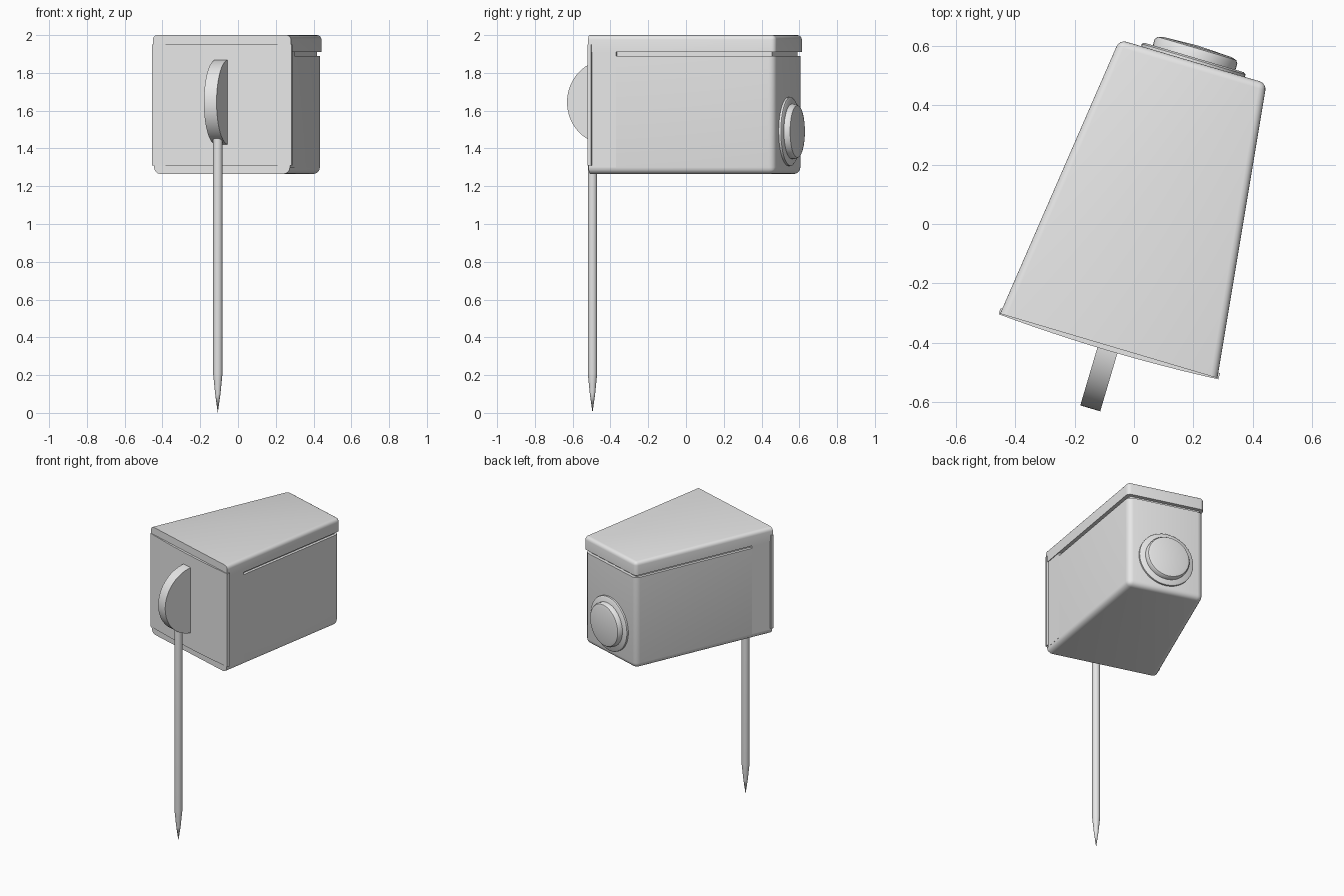
import bpy
import bmesh
from math import radians, pi, sin, cos
from mathutils import Matrix

if "Cube" in bpy.data.objects:
    bpy.data.objects.remove(bpy.data.objects["Cube"], do_unlink=True)

grey = bpy.data.materials.new("light grey")
grey.use_nodes = True
colour = (0.8, 0.8, 0.8, 1)
grey.diffuse_color = colour
grey.node_tree.nodes["Principled BSDF"].inputs["Base Color"].default_value = colour

MID = 0.035                               # centre line of the box
FRONT, BACK = -0.417, 0.58
TURN = Matrix.Rotation(radians(-16.5), 4, "Z")


def finish(name, bm, angle=40):
    """Turn the finished part to its heading and shade it."""
    bmesh.ops.recalc_face_normals(bm, faces=bm.faces)
    bm.transform(TURN)
    mesh = bpy.data.meshes.new(name)
    bm.to_mesh(mesh)
    bm.free()
    obj = bpy.data.objects.new(name, mesh)
    bpy.context.collection.objects.link(obj)
    mesh.materials.append(grey)
    bpy.ops.object.select_all(action="DESELECT")
    obj.select_set(True)
    bpy.context.view_layer.objects.active = obj
    bpy.ops.object.shade_smooth_by_angle(angle=radians(angle))


def half_width(y):
    return 0.381 - 0.123 * (y - FRONT) / (BACK - FRONT)


def prism(outline, z0, z1):
    bm = bmesh.new()
    face = bm.faces.new([bm.verts.new((x, y, z0)) for x, y in outline])
    top = bmesh.ops.extrude_face_region(bm, geom=[face])["geom"]
    verts = [g for g in top if isinstance(g, bmesh.types.BMVert)]
    bmesh.ops.translate(bm, verts=verts, vec=(0, 0, z1 - z0))
    return bm


def tapered(name, y0, y1, z0, z1, inset=0.0, radius=0.0, keep=None):
    """Tapered block; edges passing the keep rule are rounded."""
    a, b = half_width(y0) - inset, half_width(y1) - inset
    bm = prism([(MID - a, y0), (MID + a, y0), (MID + b, y1), (MID - b, y1)], z0, z1)
    if radius:
        edges = [e for e in bm.edges if keep((e.verts[0].co + e.verts[1].co) / 2)]
        bmesh.ops.bevel(bm, geom=edges, offset=radius, segments=4,
                        profile=0.5, affect="EDGES")
    finish(name, bm)


# Box: body, recessed slot, lid and the front collar joining them
tapered("body", FRONT, BACK - 0.004, 1.265, 1.89, 0.006, 0.035,
        lambda m: m.z < 1.8 and m.y > FRONT + 0.01)
tapered("slot_core", FRONT + 0.02, BACK - 0.025, 1.85, 1.95, 0.025)
tapered("lid", FRONT, BACK, 1.91, 2.0, 0, 0.024,
        lambda m: m.z > 1.92 and m.y > FRONT + 0.01)
tapered("front_collar", FRONT, -0.27, 1.30, 1.96, 0.005)

# Slightly bowed front panel
w = half_width(FRONT) + 0.004
arc = [(MID + w * t / 6, FRONT - 0.003 - 0.013 * (1 - (t / 6) ** 2)) for t in range(-6, 7)]
finish("front_panel", prism(arc + [(MID + w, FRONT + 0.018), (MID - w, FRONT + 0.018)],
                            1.31, 1.95))

# Half-disc fin on the front
N = 32
bm = bmesh.new()
rim = [bm.verts.new((MID - 0.035, FRONT + 0.005 - 0.224 * sin(pi * i / N),
                     1.645 - 0.225 * cos(pi * i / N))) for i in range(N + 1)]
side = bm.faces.new(rim)
far = bmesh.ops.extrude_face_region(bm, geom=[side])["geom"]
bmesh.ops.translate(bm, vec=(0.07, 0, 0),
                    verts=[g for g in far if isinstance(g, bmesh.types.BMVert)])
finish("front_fin", bm)


def lathe(name, profile, place, steps=40):
    """Spin (radius, height) points round z, then place the part."""
    bm = bmesh.new()
    verts = [bm.verts.new((r, 0, h)) for r, h in profile]
    edges = [bm.edges.new(pair) for pair in zip(verts, verts[1:])]
    bmesh.ops.spin(bm, geom=verts + edges, cent=(0, 0, 0), axis=(0, 0, 1),
                   angle=2 * pi, steps=steps)
    bmesh.ops.remove_doubles(bm, verts=bm.verts, dist=0.0001)
    bm.transform(place)
    finish(name, bm)


# Pointed stake
lathe("stake", [(0, 0), (0.014, 0.1), (0.021, 0.17), (0.025, 0.21), (0.025, 1.46), (0, 1.46)],
      Matrix.Translation((MID + 0.003, -0.505, 0)), 20)

# Round knob and its flange on the back
back = Matrix.Translation((MID, BACK - 0.01, 1.49)) @ Matrix.Rotation(-pi / 2, 4, "X")
lathe("back_flange", [(0, 0), (0.182, 0), (0.182, 0.018), (0.174, 0.024), (0, 0.024)], back)
lathe("back_knob", [(0, 0.01), (0.145, 0.01), (0.145, 0.045), (0.138, 0.056),
                    (0.12, 0.061), (0, 0.066)], back)
